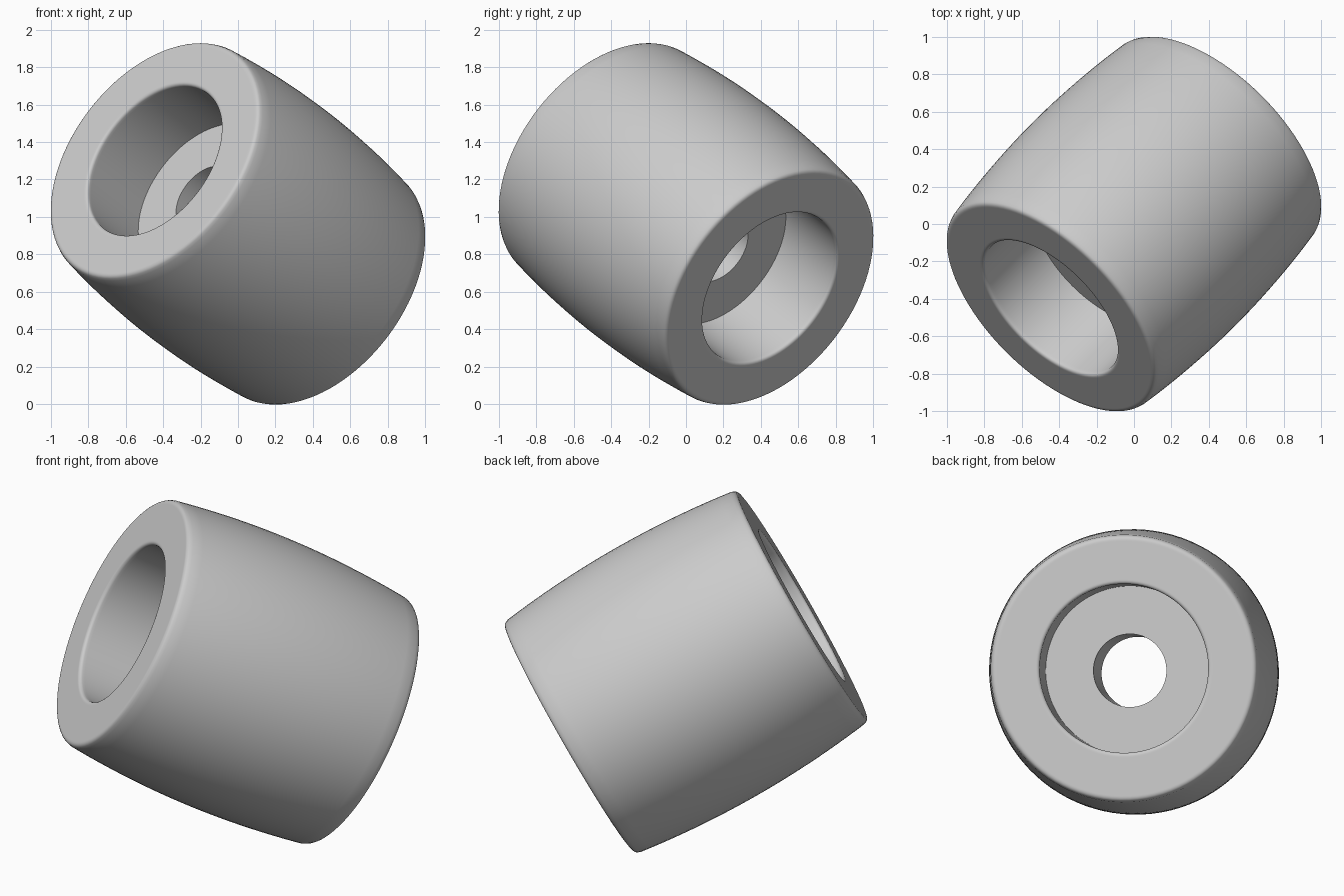
import bpy, bmesh
from math import sin, cos, radians, tau
from mathutils import Vector, Matrix

cube = bpy.data.objects.get("Cube")
if cube:
    bpy.data.objects.remove(cube, do_unlink=True)

HALF = 0.722                      # half length along the axis
AXIS = Vector((-0.622, -0.622, 0.475)).normalized()
CENTRE = Vector((0, 0, 0.9625))


def rounded(radius, height, size, start, end, steps=4):
    """Points of a rounded corner; angle 0 is outward, 90 along the axis."""
    angles = [radians(start + (end - start) * i / steps) for i in range(steps + 1)]
    return [(radius + size * cos(a), height + size * sin(a)) for a in angles]


# Half profile (radius, height), from the bulging middle round to the hub hole
half = []
for i in range(13):
    h = 0.694 * i / 12
    half.append((0.767 - 0.05 * (h / HALF) ** 2, h))
half += rounded(0.693, HALF - 0.025, 0.025, 8, 90)
half += [(0.686, HALF), (0.480, HALF)]
half += rounded(0.473, HALF - 0.018, 0.018, 90, 180)
half += [(0.455, 0.69), (0.455, 0.285), (0.197, 0.285)]

# Mirror to the other end and revolve the closed profile
profile = half + [(r, -h) for r, h in reversed(half[1:])]
bm = bmesh.new()
verts = [bm.verts.new((r, 0, h)) for r, h in profile]
edges = [bm.edges.new((v, verts[i - 1])) for i, v in enumerate(verts)]
bmesh.ops.spin(bm, geom=verts + edges, cent=(0, 0, 0), axis=(0, 0, 1),
               angle=tau, steps=96, use_duplicate=False)
bmesh.ops.remove_doubles(bm, verts=bm.verts[:], dist=0.0005)
bmesh.ops.recalc_face_normals(bm, faces=bm.faces[:])

# Tilt the axis and lift the roller into place
tilt = AXIS.to_track_quat('Z', 'Y').to_matrix().to_4x4()
bm.transform(Matrix.Translation(CENTRE) @ tilt)
mesh = bpy.data.meshes.new("barrel_roller")
bm.to_mesh(mesh)
bm.free()

# Single grey material
grey = bpy.data.materials.new("light_grey")
grey.use_nodes = True
colour = (0.6, 0.6, 0.6, 1)
grey.diffuse_color = colour
grey.node_tree.nodes["Principled BSDF"].inputs["Base Color"].default_value = colour
mesh.materials.append(grey)

roller = bpy.data.objects.new("barrel_roller", mesh)
bpy.context.collection.objects.link(roller)
bpy.ops.object.select_all(action='DESELECT')
roller.select_set(True)
bpy.context.view_layer.objects.active = roller
bpy.ops.object.shade_smooth_by_angle(angle=radians(35))
